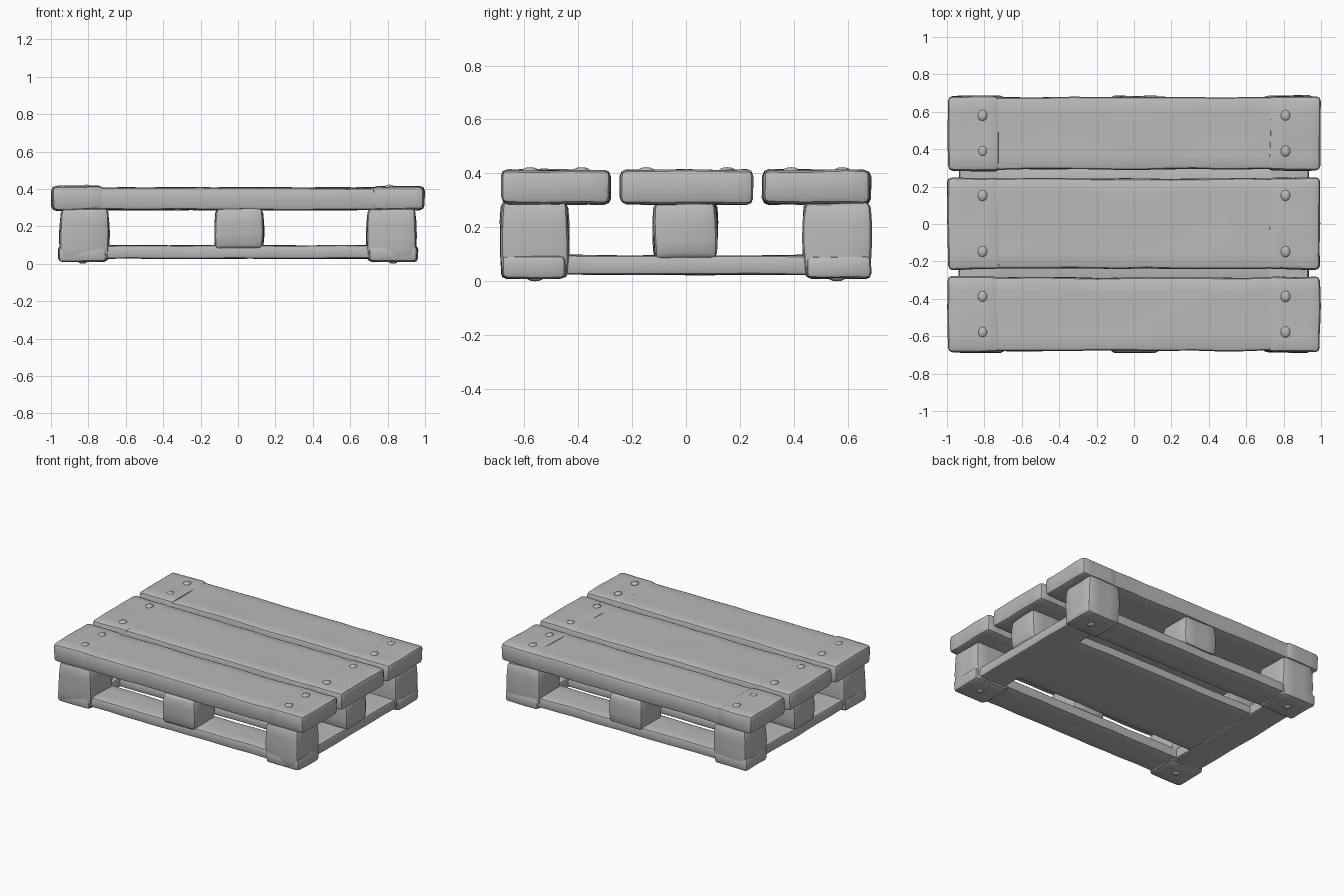
import bpy
import bmesh
import math
import random
from mathutils import Vector, noise

random.seed(4)
default = bpy.data.objects.get("Cube")
if default:
    bpy.data.objects.remove(default, do_unlink=True)

# One weathered grey for all the wood
wood = bpy.data.materials.new("weathered_grey")
wood.use_nodes = True
grey = (0.49, 0.49, 0.49, 1)
wood.diffuse_color = grey
wood.node_tree.nodes["Principled BSDF"].inputs["Base Color"].default_value = grey


def finish(name, bm, angle=40):
    mesh = bpy.data.meshes.new(name)
    bm.to_mesh(mesh)
    bm.free()
    mesh.materials.append(wood)
    obj = bpy.data.objects.new(name, mesh)
    bpy.context.collection.objects.link(obj)
    bpy.ops.object.select_all(action='DESELECT')
    obj.select_set(True)
    bpy.context.view_layer.objects.active = obj
    bpy.ops.object.shade_smooth_by_angle(angle=math.radians(angle))


def timber(name, x, y, z, bevel=0.015, wear=0.006, bulge=0.0):
    """Worn, rounded box between the given (low, high) limits."""
    low, high = Vector((x[0], y[0], z[0])), Vector((x[1], y[1], z[1]))
    mid, size = (low + high) / 2, high - low
    bm = bmesh.new()
    bmesh.ops.create_cube(bm, size=1)
    for v in bm.verts:
        v.co = mid + v.co * size
    bmesh.ops.bevel(bm, geom=bm.edges[:], offset=bevel, segments=2,
                    profile=0.5, affect='EDGES')
    # Cut across each axis so the surface can be worn
    for axis in range(3):
        cuts = min(14, int(size[axis] / 0.09))
        normal = Vector([float(i == axis) for i in range(3)])
        for i in range(1, cuts + 1):
            point = low + size * (i / (cuts + 1))
            bmesh.ops.bisect_plane(bm, geom=bm.verts[:] + bm.edges[:] + bm.faces[:],
                                   plane_co=point, plane_no=normal)
    offset = Vector((random.random(), random.random(), random.random())) * 20
    for v in bm.verts:
        rel = v.co - mid
        if bulge:
            t = 1 - (2 * rel.z / size.z) ** 2
            v.co.x += bulge * t * 2 * rel.x / size.x
            v.co.y += bulge * t * 2 * rel.y / size.y
        v.co += noise.noise_vector(v.co * 5 + offset) * wear
    finish(name, bm)


def nail(name, x, y, z):
    bm = bmesh.new()
    bmesh.ops.create_uvsphere(bm, u_segments=10, v_segments=6, radius=1)
    for v in bm.verts:
        v.co = Vector((x + v.co.x * 0.026, y + v.co.y * 0.03, z + v.co.z * 0.012))
    finish(name, bm, 60)


# Deck planks with raised ends and nails
planks = {"front": (-0.68, -0.285), "middle": (-0.24, 0.245), "back": (0.29, 0.68)}
for label, (y0, y1) in planks.items():
    timber(label + "_plank", (-0.98, 0.98), (y0 + 0.002, y1 - 0.002),
           (0.288, 0.407), 0.018)
    for side, s in (("left", 1), ("right", -1)):
        xs = sorted((s * 0.72, s * 0.995))
        timber(f"{label}_plank_{side}_end", xs, (y0 - 0.004, y1 + 0.004),
               (0.286, 0.413), 0.024, 0.008)
        centre, reach = (y0 + y1) / 2, 0.15 if label == "middle" else 0.095
        for n in (-1, 1):
            nail(f"{label}_{side}_nail", s * 0.81, centre + n * reach, 0.411)

# Support blocks: corners, long sides and short sides
for side, s in (("left", 1), ("right", -1)):
    for end, e in (("front", -1), ("back", 1)):
        ys = sorted((e * 0.44, e * 0.68))
        timber(f"{end}_{side}_block", sorted((s * 0.695, s * 0.945)), ys,
               (0.012, 0.295), 0.022, 0.008, 0.008)
        timber(f"{end}_{side}_foot", sorted((s * 0.7, s * 0.96)),
               sorted((e * 0.445, e * 0.685)), (0.01, 0.095), 0.02, 0.006)
        nail(f"{end}_{side}_foot_nail", s * 0.83, e * 0.56, 0.012)
    timber(f"{side}_middle_block", sorted((s * 0.71, s * 0.94)), (-0.115, 0.11),
           (0.08, 0.295), 0.022, 0.007, 0.008)
for end, e in (("front", -1), ("back", 1)):
    timber(end + "_middle_block", (-0.12, 0.13), sorted((e * 0.45, e * 0.68)),
           (0.08, 0.295), 0.022, 0.007, 0.008)

# Bottom boards: three lengthways, closed off by one across each end
for end, e in (("front", -1), ("back", 1)):
    timber(end + "_bottom_board", (-0.93, 0.93), sorted((e * 0.43, e * 0.67)),
           (0.027, 0.098), 0.014, 0.005)
timber("middle_bottom_board", (-0.93, 0.93), (-0.31, 0.31), (0.03, 0.093), 0.014, 0.005)
for side, s in (("left", 1), ("right", -1)):
    timber(side + "_bottom_board", sorted((s * 0.72, s * 0.935)), (-0.66, 0.66),
           (0.025, 0.096), 0.014, 0.005)
